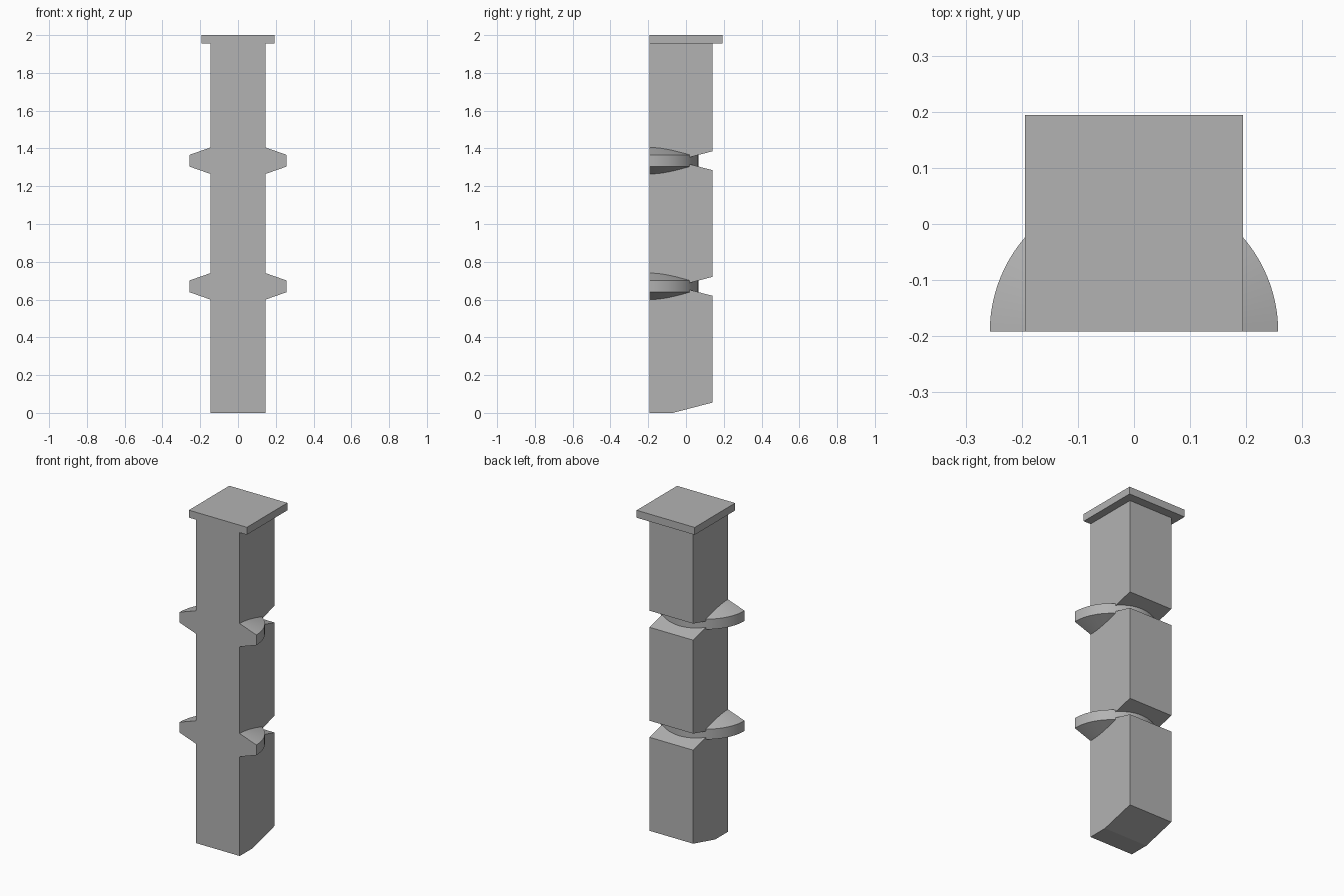
import bpy, bmesh, math
from mathutils import Vector

cube = bpy.data.objects.get("Cube")
if cube:
    bpy.data.objects.remove(cube, do_unlink=True)

FRONT, BACK = -0.192, 0.14      # depth of the post
HALF_W = 0.146                  # half width of the post
CAP = 0.194                     # half width of the cap
POST_TOP = 1.955
RINGS = (0.67, 1.335)           # collar heights
SLOPE = 0.26                    # slope of the notches and the foot

grey = bpy.data.materials.new("plain_grey")
grey.use_nodes = True
colour = (0.45, 0.45, 0.45, 1)
grey.diffuse_color = colour
grey.node_tree.nodes["Principled BSDF"].inputs["Base Color"].default_value = colour


def finish(name, bm):
    bmesh.ops.recalc_face_normals(bm, faces=bm.faces)
    mesh = bpy.data.meshes.new(name)
    bm.to_mesh(mesh)
    bm.free()
    mesh.materials.append(grey)
    obj = bpy.data.objects.new(name, mesh)
    bpy.context.collection.objects.link(obj)
    return obj


def extrude_side(name, profile, half_width):
    """Extrude a (y, z) outline symmetrically across x."""
    bm = bmesh.new()
    face = bm.faces.new([bm.verts.new((-half_width, y, z)) for y, z in profile])
    out = bmesh.ops.extrude_face_region(bm, geom=[face])
    moved = [v for v in out["geom"] if isinstance(v, bmesh.types.BMVert)]
    bmesh.ops.translate(bm, verts=moved, vec=(2 * half_width, 0, 0))
    return finish(name, bm)


def half_collar(name, z):
    """Half disc with tapered faces, flat side flush with the front."""
    bm = bmesh.new()
    profile = [(0, -0.07), (HALF_W, -0.07), (0.257, -0.031),
               (0.257, 0.031), (HALF_W, 0.07), (0, 0.07)]
    verts = [bm.verts.new((r, FRONT, z + h)) for r, h in profile]
    edges = [bm.edges.new(pair) for pair in zip(verts, verts[1:])]
    bmesh.ops.spin(bm, geom=verts + edges, cent=(0, FRONT, z), axis=(0, 0, 1),
                   angle=math.pi, steps=48)
    bmesh.ops.remove_doubles(bm, verts=bm.verts, dist=1e-5)
    rim = [e for e in bm.edges if e.is_boundary]
    bmesh.ops.contextual_create(bm, geom=rim)
    return finish(name, bm)


# Post with a chamfered foot and a V notch in the back at each collar
outline = [(FRONT, 0), (-0.07, 0), (BACK, 0.21 * SLOPE)]
for z in RINGS:
    outline += [(BACK, z - 0.05), (BACK - 0.05 / SLOPE, z), (BACK, z + 0.05)]
outline += [(BACK, POST_TOP), (FRONT, POST_TOP)]
extrude_side("post", outline, HALF_W)

# Square cap plate
extrude_side("cap_plate", [(FRONT, POST_TOP), (CAP, POST_TOP),
                           (CAP, 2), (FRONT, 2)], CAP)

# Collars
for name, z in zip(("lower_collar", "upper_collar"), RINGS):
    collar = half_collar(name, z)
    bpy.ops.object.select_all(action="DESELECT")
    collar.select_set(True)
    bpy.context.view_layer.objects.active = collar
    bpy.ops.object.shade_smooth_by_angle(angle=math.radians(15))
